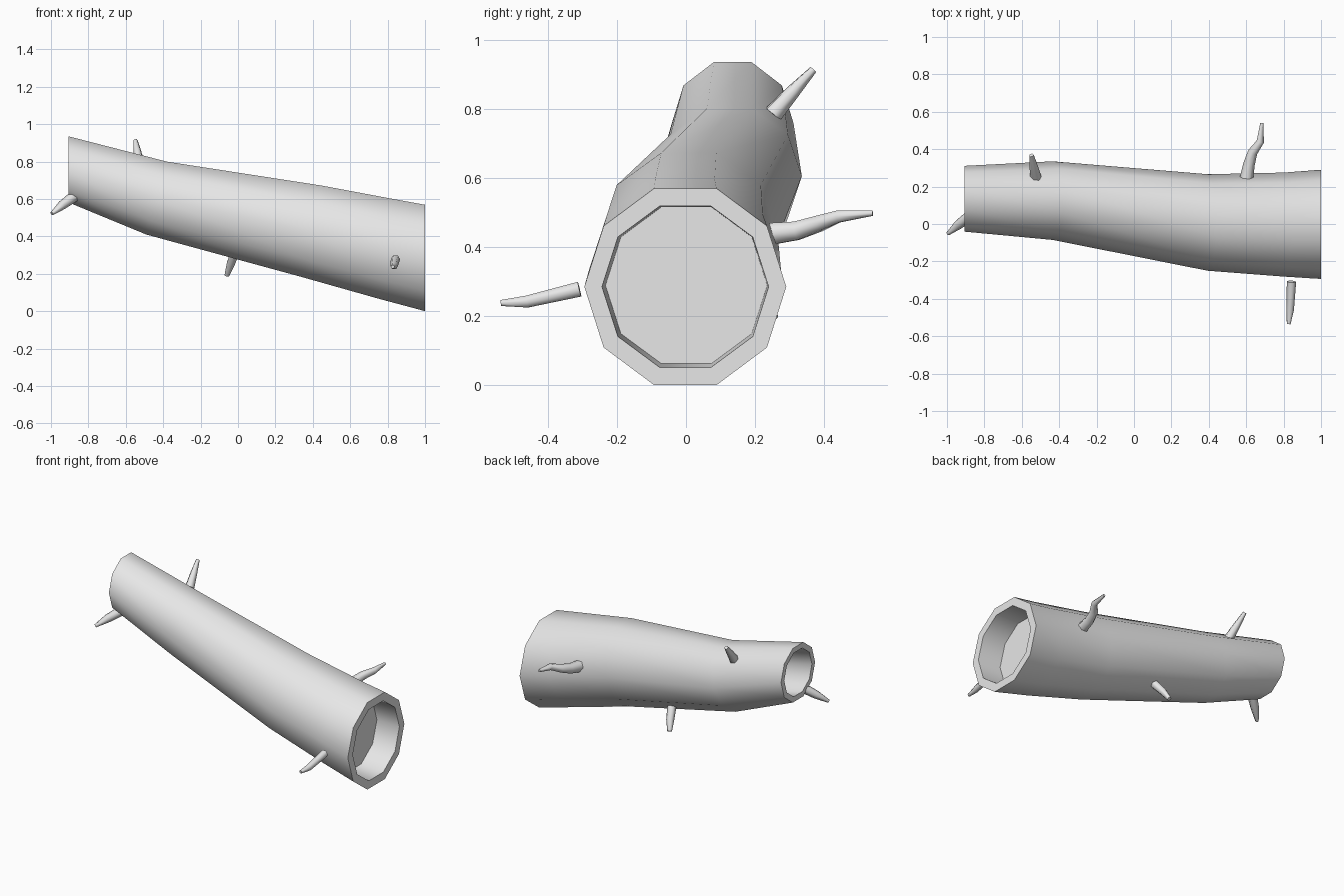
import bpy, bmesh, math
from mathutils import Vector

cube = bpy.data.objects.get("Cube")
if cube:
    bpy.data.objects.remove(cube, do_unlink=True)

grey = bpy.data.materials.new("light_grey")
grey.use_nodes = True
colour = (0.8, 0.8, 0.8, 1)
grey.diffuse_color = colour
grey.node_tree.nodes["Principled BSDF"].inputs["Base Color"].default_value = colour


def loft(name, rings, smooth_angle):
    """Skin a list of point rings, cap both ends and shade by angle."""
    bm = bmesh.new()
    loops = [[bm.verts.new(p) for p in ring] for ring in rings]
    for a, b in zip(loops, loops[1:]):
        for i in range(len(a)):
            j = (i + 1) % len(a)
            bm.faces.new((a[i], a[j], b[j], b[i]))
    bm.faces.new(loops[0])
    bm.faces.new(loops[-1])
    bmesh.ops.recalc_face_normals(bm, faces=bm.faces)
    mesh = bpy.data.meshes.new(name)
    bm.to_mesh(mesh)
    bm.free()
    mesh.materials.append(grey)
    obj = bpy.data.objects.new(name, mesh)
    bpy.context.collection.objects.link(obj)
    bpy.ops.object.select_all(action='DESELECT')
    obj.select_set(True)
    bpy.context.view_layer.objects.active = obj
    bpy.ops.object.shade_smooth_by_angle(angle=math.radians(smooth_angle))
    return obj


def log_ring(x, y, z, ry, rz, lean=0.0):
    """Ten-sided section across the log; lean tips its top towards +x."""
    ring = []
    for k in range(10):
        a = math.tau * k / 10
        dz = rz * math.sin(a)
        ring.append((x + lean * dz, y + ry * math.cos(a), z + dz))
    return ring


def twig(name, path, radii, sides=6):
    """Tapered stub following a short path."""
    pts = [Vector(p) for p in path]
    rings = []
    for i, p in enumerate(pts):
        d = (pts[min(i + 1, len(pts) - 1)] - pts[max(i - 1, 0)]).normalized()
        u = d.cross(Vector((0, 0, 1))).normalized()
        v = d.cross(u)
        rings.append([p + radii[i] * (u * math.cos(a) + v * math.sin(a))
                      for a in (math.tau * k / sides for k in range(sides))])
    return loft(name, rings, 65)


# Hollow-ended log: small recess, outer bark, large recess
loft("log", [
    log_ring(-0.72, 0.133, 0.71, 0.14, 0.145),
    log_ring(-0.905, 0.135, 0.758, 0.143, 0.15),
    log_ring(-0.905, 0.135, 0.758, 0.176, 0.186),
    log_ring(-0.435, 0.125, 0.605, 0.21, 0.205, 0.28),
    log_ring(0.395, 0.008, 0.427, 0.258, 0.258, 0.2),
    log_ring(0.80, -0.003, 0.332, 0.278, 0.278, 0.19),
    log_ring(1.0, -0.002, 0.285, 0.292, 0.299),
    log_ring(1.0, -0.002, 0.285, 0.241, 0.245),
    log_ring(0.84, 0.001, 0.289, 0.234, 0.238),
], 45)

# Broken twig stubs
twig("front_twig",
     [(0.842, -0.308, 0.278), (0.835, -0.46, 0.242), (0.827, -0.535, 0.238)],
     [0.025, 0.02, 0.01])
twig("back_twig",
     [(0.60, 0.235, 0.437), (0.615, 0.32, 0.447), (0.635, 0.385, 0.468),
      (0.675, 0.44, 0.488), (0.684, 0.54, 0.498)],
     [0.037, 0.031, 0.026, 0.02, 0.009])
twig("top_twig",
     [(-0.525, 0.25, 0.782), (-0.537, 0.31, 0.85), (-0.548, 0.368, 0.913)],
     [0.03, 0.022, 0.012])
twig("end_twig",
     [(-0.875, 0.045, 0.615), (-0.94, -0.005, 0.567), (-0.995, -0.052, 0.522)],
     [0.03, 0.025, 0.01])
twig("bottom_twig",
     [(-0.015, 0.165, 0.32), (-0.04, 0.22, 0.25), (-0.06, 0.255, 0.192)],
     [0.028, 0.024, 0.014])
